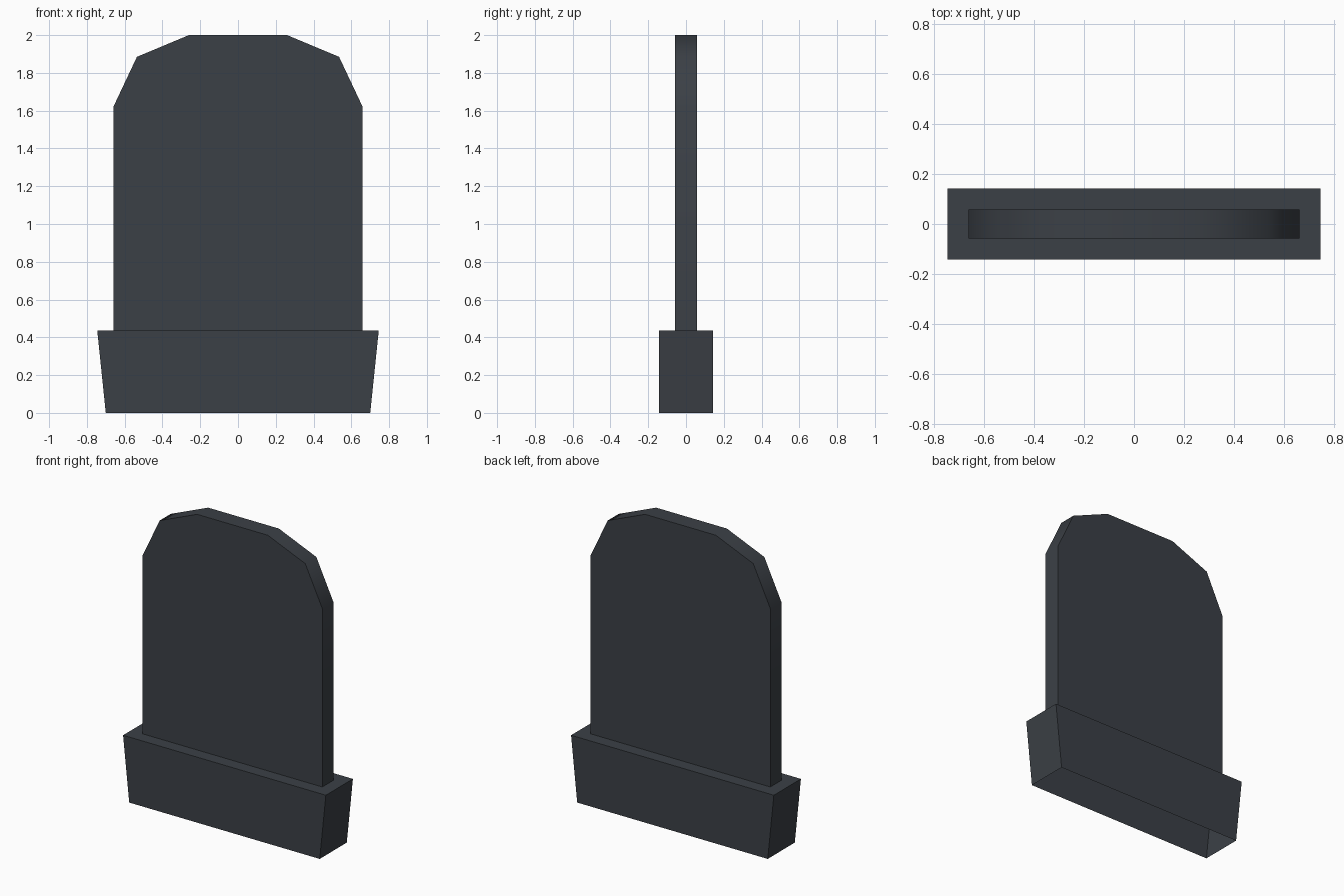
import bpy, bmesh, math

if "Cube" in bpy.data.objects:
    bpy.data.objects.remove(bpy.data.objects["Cube"])

stone = bpy.data.materials.new("dark slate")
stone.diffuse_color = (0.044, 0.051, 0.061, 1)
stone.use_nodes = True
stone.node_tree.nodes["Principled BSDF"].inputs["Base Color"].default_value = stone.diffuse_color


def extrude_profile(name, half, depth, open_bottom=True):
    """Mirror a right-hand (x, z) profile, extrude it along y, drop the bottom face."""
    pts = half + [(-x, z) for x, z in reversed(half)]
    bm = bmesh.new()
    front = bm.faces.new([bm.verts.new((x, -depth, z)) for x, z in pts])
    ext = bmesh.ops.extrude_face_region(bm, geom=[front], use_keep_orig=True)
    moved = [v for v in ext["geom"] if isinstance(v, bmesh.types.BMVert)]
    bmesh.ops.translate(bm, verts=moved, vec=(0, 2 * depth, 0))
    bmesh.ops.recalc_face_normals(bm, faces=bm.faces)
    if open_bottom:
        low = [f for f in bm.faces if f.normal.z < -0.9]
        bmesh.ops.delete(bm, geom=low, context='FACES_ONLY')
    mesh = bpy.data.meshes.new(name)
    bm.to_mesh(mesh)
    bm.free()
    mesh.materials.append(stone)
    obj = bpy.data.objects.new(name, mesh)
    bpy.context.collection.objects.link(obj)
    return obj


# Flared plinth, hollow underneath
extrude_profile("plinth", [(0.70, 0), (0.745, 0.435)], 0.142)

# Upright slab with faceted rounded top
slab = extrude_profile("slab", [(0.66, 0.435), (0.66, 1.62), (0.535, 1.885), (0.26, 2.0)], 0.058)

# Soft shading around the rim, crisp edges on the faces
bpy.context.view_layer.objects.active = slab
slab.select_set(True)
bpy.ops.object.shade_smooth_by_angle(angle=math.radians(45))
